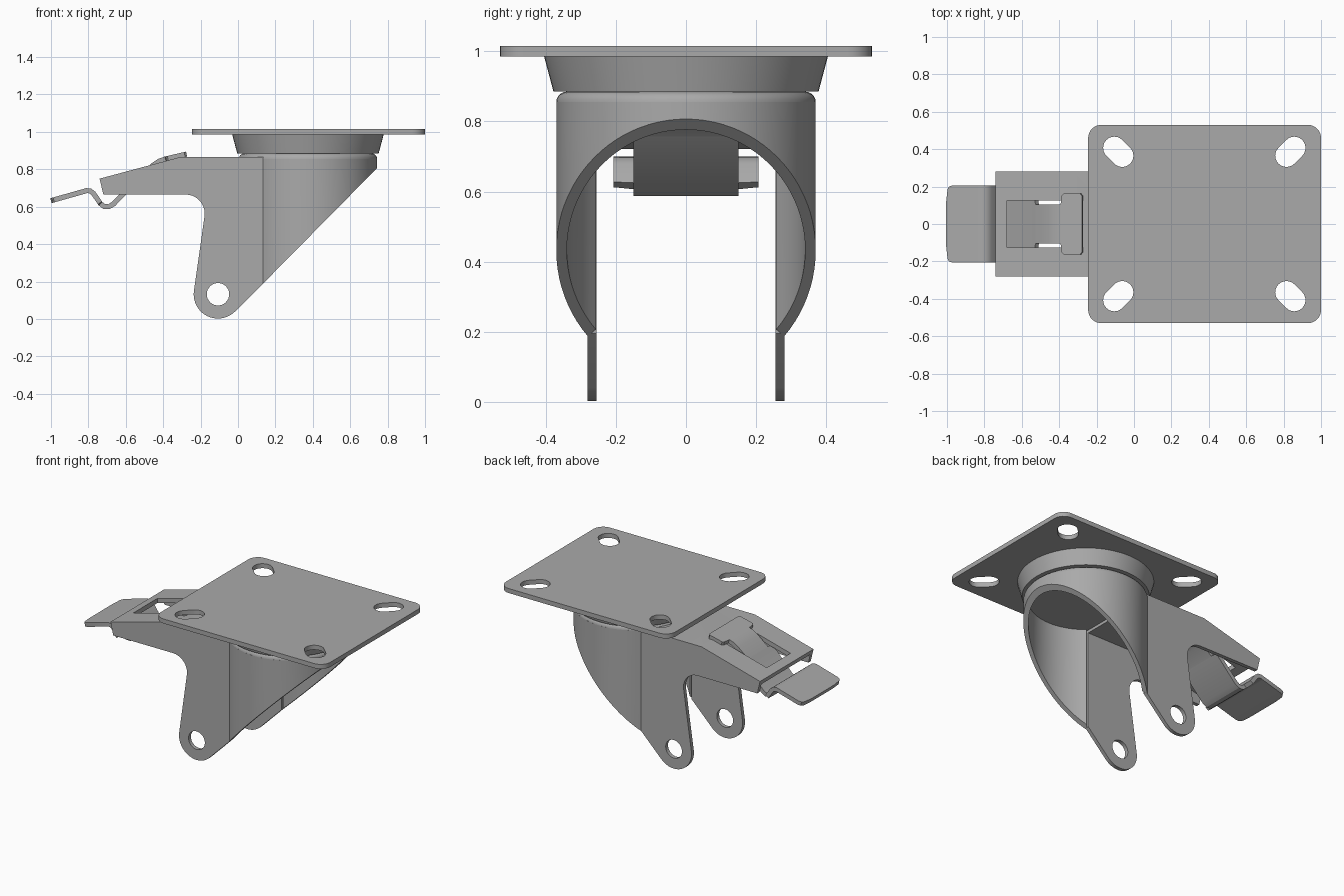
import bpy, bmesh, math
from mathutils import Vector

if "Cube" in bpy.data.objects:
    bpy.data.objects.remove(bpy.data.objects["Cube"], do_unlink=True)

STEEL = bpy.data.materials.new("grey steel")
STEEL.use_nodes = True
GREY = (0.4, 0.4, 0.4, 1)
STEEL.diffuse_color = GREY
STEEL.node_tree.nodes["Principled BSDF"].inputs["Base Color"].default_value = GREY

AXIS_X = 0.374                    # swivel axis
PIN = (-0.107, 0.132)             # wheel pin centre (x, z)


def activate(ob):
    bpy.ops.object.select_all(action='DESELECT')
    ob.select_set(True)
    bpy.context.view_layer.objects.active = ob


def finish(ob, smooth=True):
    ob.data.materials.clear()
    ob.data.materials.append(STEEL)
    activate(ob)
    if smooth:
        bpy.ops.object.shade_smooth_by_angle(angle=math.radians(32))
    return ob


def from_bmesh(name, bm):
    bmesh.ops.recalc_face_normals(bm, faces=bm.faces)
    me = bpy.data.meshes.new(name)
    bm.to_mesh(me)
    bm.free()
    ob = bpy.data.objects.new(name, me)
    bpy.context.collection.objects.link(ob)
    return ob


def arc(cx, cy, r, start, end, n=12):
    angles = [math.radians(start + (end - start) * i / n) for i in range(n + 1)]
    return [(cx + r * math.cos(a), cy + r * math.sin(a)) for a in angles]


def slab(name, outlines, thickness, location, upright=False):
    """Flat sheet from an outline and its holes, centred on its thickness."""
    cu = bpy.data.curves.new(name, 'CURVE')
    cu.dimensions = '2D'
    cu.fill_mode = 'BOTH'
    cu.extrude = thickness / 2
    for pts in outlines:
        sp = cu.splines.new('POLY')
        sp.points.add(len(pts) - 1)
        for p, (x, y) in zip(sp.points, pts):
            p.co = (x, y, 0, 1)
        sp.use_cyclic_u = True
    ob = bpy.data.objects.new(name, cu)
    bpy.context.collection.objects.link(ob)
    ob.location = location
    if upright:
        ob.rotation_euler.x = math.pi / 2
    activate(ob)
    bpy.ops.object.convert(target='MESH')
    ob = bpy.context.object
    bm = bmesh.new()
    bm.from_mesh(ob.data)
    bmesh.ops.remove_doubles(bm, verts=bm.verts, dist=1e-5)
    bmesh.ops.recalc_face_normals(bm, faces=bm.faces)
    bm.to_mesh(ob.data)
    bm.free()
    return finish(ob)


def lathe(name, profile, n=64):
    bm = bmesh.new()
    verts = [bm.verts.new((AXIS_X + r, 0, z)) for r, z in profile]
    edges = [bm.edges.new(pair) for pair in zip(verts, verts[1:])]
    bmesh.ops.spin(bm, geom=verts + edges, cent=(AXIS_X, 0, 0), axis=(0, 0, 1),
                   angle=2 * math.pi, steps=n)
    bmesh.ops.remove_doubles(bm, verts=bm.verts, dist=1e-5)
    return finish(from_bmesh(name, bm))


# Mounting plate with four diagonal slots
def slot(sx, sy):
    cx, cy, tilt = 0.376 + sx * 0.46, sy * 0.386, math.degrees(math.atan2(sy, sx))
    d, r = 0.021, 0.06
    return (arc(cx + sx * d, cy + sy * d, r, tilt - 90, tilt + 90)
            + arc(cx - sx * d, cy - sy * d, r, tilt + 90, tilt + 270))


rim = []
for sx, sy, a in ((1, 1, 0), (-1, 1, 90), (-1, -1, 180), (1, -1, 270)):
    rim += arc(0.3775 + sx * 0.5525, sy * 0.46, 0.07, a, a + 90, 8)
slab("mounting_plate", [rim] + [slot(sx, sy) for sx in (-1, 1) for sy in (-1, 1)],
     0.03, (0, 0, 1.0))

# Swivel neck and rounded housing cap
lathe("swivel_neck", [(0, 0.885), (0.378, 0.885), (0.405, 0.986), (0, 0.986)])
lathe("housing_cap", [(0, 0.855), (0.37, 0.855)]
      + arc(0.34, 0.855, 0.03, 0, 90, 6) + [(0, 0.885)])


# Curved housing wall, cut off along a slope
def slope(x):
    return 0.188 + (x - 0.133) * 1.013


bm = bmesh.new()
rows = []
N, LIMIT = 64, math.radians(130.8)
for i in range(N + 1):
    a = -LIMIT + 2 * LIMIT * i / N
    row = []
    for r, top in ((0.37, False), (0.37, True), (0.34, True), (0.34, False)):
        x = AXIS_X + r * math.cos(a)
        row.append(bm.verts.new((x, r * math.sin(a), 0.856 if top else slope(x))))
    rows.append(row)
for a, b in zip(rows, rows[1:]):
    for k in range(4):
        bm.faces.new((a[k], a[k - 1], b[k - 1], b[k]))
bm.faces.new(rows[0])
bm.faces.new(rows[-1])
finish(from_bmesh("housing_wall", bm))

# Side legs with pin holes
leg = ([(-0.74, 0.75), (-0.31, 0.865), (0.14, 0.865), (0.14, slope(0.14))]
       + arc(*PIN, 0.13, -45, -187, 20)
       + arc(-0.28, 0.563, 0.102, -8, 90, 10) + [(-0.72, 0.665)])
for side, y in (("left", 0.268), ("right", -0.268)):
    slab(side + "_leg", [leg, arc(*PIN, 0.06, 0, 348, 29)], 0.025, (0, y, 0), True)

# Arm top sheet with a window for the brake lever
sheet = [(-0.74, 0.75), (-0.31, 0.865), (0.14, 0.865),
         (0.14, 0.836), (-0.306, 0.836), (-0.733, 0.721)]
arm = slab("arm_top", [sheet], 0.55, (0, 0, 0), True)
bm = bmesh.new()
bmesh.ops.create_cube(bm, size=1)
bmesh.ops.scale(bm, vec=Vector((0.41, 0.25, 0.5)), verts=bm.verts)
bmesh.ops.translate(bm, vec=Vector((-0.475, 0, 0.8)), verts=bm.verts)
cutter = from_bmesh("window_cutter", bm)
cutter.hide_render = True
mod = arm.modifiers.new("window", 'BOOLEAN')
mod.operation = 'DIFFERENCE'
mod.solver = 'EXACT'
mod.object = cutter
activate(arm)
bpy.ops.object.modifier_apply(modifier="window")
bpy.data.objects.remove(cutter, do_unlink=True)

# Brake lever: one bent strip given as x, z, half width
path = [(-1.0, 0.632, 0.12), (-0.994, 0.634, 0.185), (-0.985, 0.636, 0.2),
        (-0.965, 0.642, 0.207), (-0.83, 0.68, 0.207), (-0.81, 0.686, 0.207),
        (-0.79, 0.684, 0.207), (-0.772, 0.67, 0.207), (-0.738, 0.62, 0.207),
        (-0.735, 0.616, 0.15), (-0.715, 0.601, 0.15), (-0.69, 0.6, 0.15),
        (-0.665, 0.615, 0.15), (-0.522, 0.765, 0.15), (-0.518, 0.769, 0.105),
        (-0.45, 0.824, 0.105), (-0.42, 0.844, 0.105), (-0.388, 0.855, 0.105),
        (-0.385, 0.856, 0.15), (-0.375, 0.858, 0.162), (-0.285, 0.879, 0.162),
        (-0.275, 0.881, 0.15)]
bm = bmesh.new()
rows = [[bm.verts.new((x, s * h, z)) for s in (-1, 1)] for x, z, h in path]
for a, b in zip(rows, rows[1:]):
    bm.faces.new((a[0], b[0], b[1], a[1]))
lever = from_bmesh("brake_lever", bm)
mod = lever.modifiers.new("thickness", 'SOLIDIFY')
mod.thickness = 0.027
mod.offset = 0
activate(lever)
bpy.ops.object.modifier_apply(modifier="thickness")
finish(lever)
